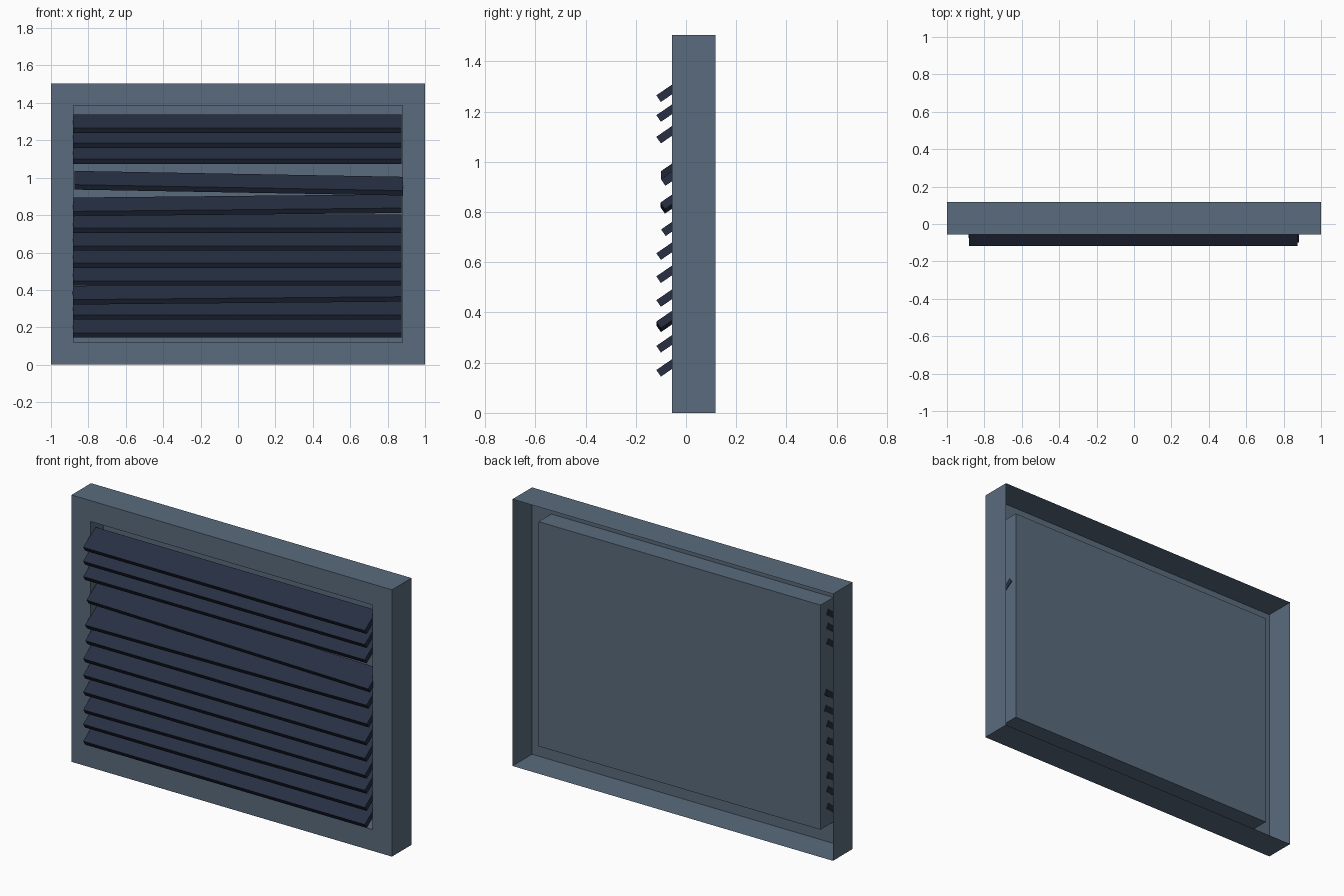
import bpy, bmesh
from math import radians

if "Cube" in bpy.data.objects:
    bpy.data.objects.remove(bpy.data.objects["Cube"])


def material(name, rgb):
    m = bpy.data.materials.new(name)
    m.diffuse_color = (*rgb, 1)
    m.use_nodes = True
    m.node_tree.nodes["Principled BSDF"].inputs["Base Color"].default_value = m.diffuse_color
    return m


def add_object(name, bm, mat):
    mesh = bpy.data.meshes.new(name)
    bm.to_mesh(mesh)
    bm.free()
    mesh.materials.append(mat)
    obj = bpy.data.objects.new(name, mesh)
    bpy.context.collection.objects.link(obj)
    return obj


frame_mat = material("frame_paint", (0.102, 0.147, 0.205))
slat_mat = material("slat_paint", (0.020, 0.028, 0.054))

FRONT, BACK, RECESS = -0.056, 0.118, 0.057

# Frame: thin sheet stepping from outer wall to front rim to closed recess box
bm = bmesh.new()


def ring(half_width, z0, z1, y):
    corners = [(-half_width, z0), (half_width, z0), (half_width, z1), (-half_width, z1)]
    return [bm.verts.new((x, y, z)) for x, z in corners]


rings = [ring(1.0, 0, 1.505, BACK), ring(1.0, 0, 1.505, FRONT),
         ring(0.88, 0.12, 1.387, FRONT), ring(0.88, 0.12, 1.387, RECESS)]
for a, b in zip(rings, rings[1:]):
    for i in range(4):
        j = (i + 1) % 4
        bm.faces.new((a[i], a[j], b[j], b[i]))
bm.faces.new(rings[-1])
bmesh.ops.recalc_face_normals(bm, faces=bm.faces)
# make the front rim face forward
bm.faces.ensure_lookup_table()
if bm.faces[4].normal.y > 0:
    bmesh.ops.reverse_faces(bm, faces=bm.faces)
add_object("vent_frame", bm, frame_mat)

# Slats: (height of front upper edge, x shift, y shift, sideways tilt), top to bottom
slats = [(1.265, 0, 0, 0), (1.186, 0, 0, 0), (1.100, 0, 0, 0),
         (0.947, 0.009, 0.018, 0.018), (0.829, 0, 0.016, -0.010),
         (0.731, 0, 0.019, 0), (0.636, 0, 0, 0), (0.544, 0, 0, 0),
         (0.449, 0, 0, 0), (0.356, 0, 0, -0.009), (0.267, 0, 0, 0),
         (0.171, 0, 0, 0)]
for n, (z, dx, dy, tilt) in enumerate(slats, 1):
    bm = bmesh.new()
    bmesh.ops.create_cube(bm, size=1)
    bmesh.ops.scale(bm, vec=(1.757, 0.13, 0.032), verts=bm.verts)
    slat = add_object(f"slat_{n:02d}", bm, slat_mat)
    slat.location = (-0.005 + dx, -0.0555 + dy, z + 0.0236)
    slat.rotation_euler = (radians(34.5), tilt, 0)
